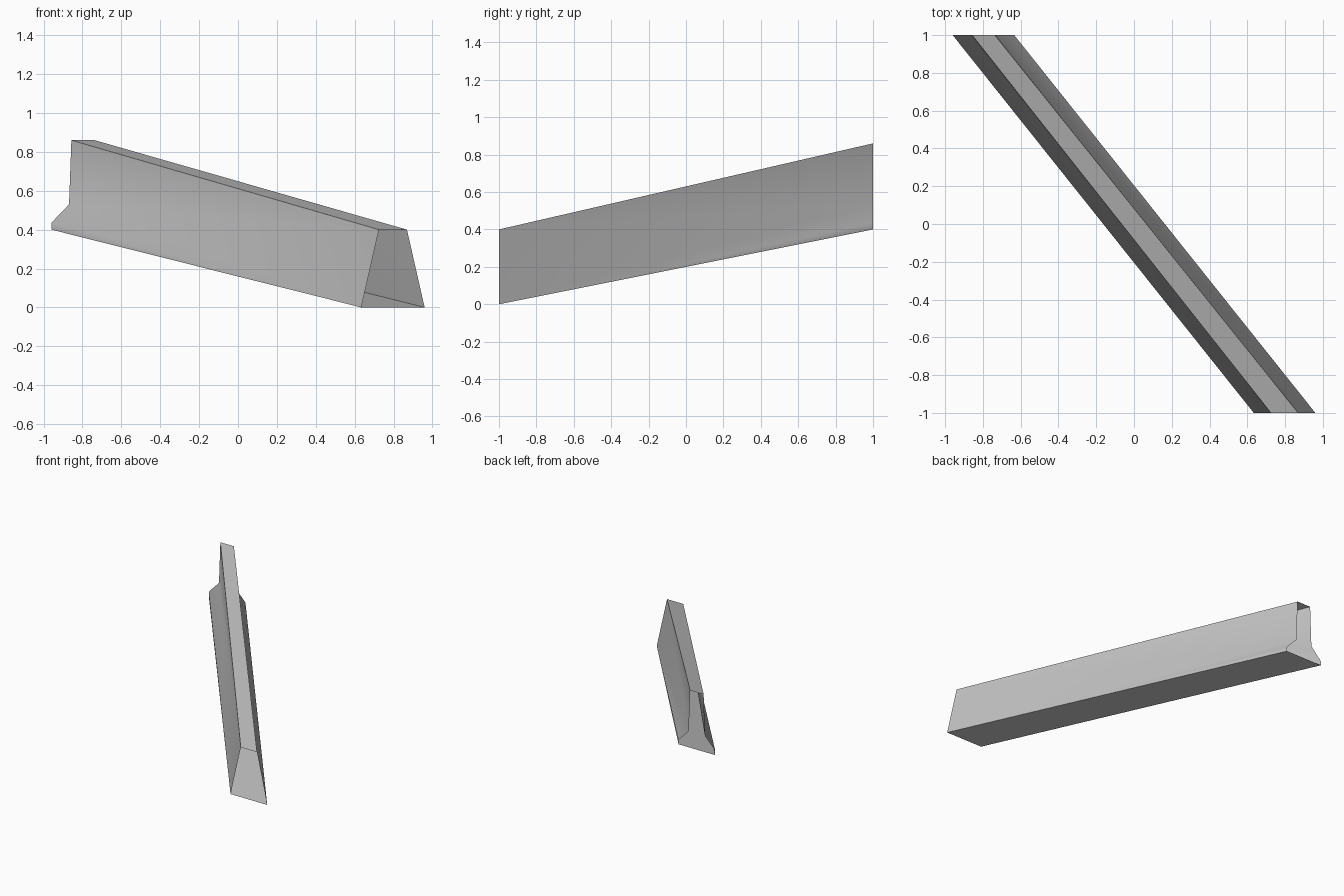
import bpy
import bmesh
import math

cube = bpy.data.objects.get("Cube")
if cube:
    bpy.data.objects.remove(cube, do_unlink=True)

# One plain grey for the whole beam
grey = bpy.data.materials.new("plain_grey")
grey.use_nodes = True
colour = (0.5, 0.5, 0.5, 1)
grey.diffuse_color = colour
grey.node_tree.nodes["Principled BSDF"].inputs["Base Color"].default_value = colour

# Half profiles as (half width, height), from base to top
FRONT = [(0.163, 0.0), (0.072, 0.40)]
BACK = [(0.163, 0.40), (0.163, 0.435), (0.072, 0.53), (0.06, 0.86)]
END_X = 0.797

bm = bmesh.new()


def half_ring(profile, centre, y, side):
    return [bm.verts.new((centre + side * w, y, z)) for w, z in profile]


# Each side blends the plain tapered end into the flanged end
halves = {}
for side in (1, -1):
    low, high = half_ring(FRONT, END_X, -1, side)
    base, flange, web, top = half_ring(BACK, -END_X, 1, side)
    for face in ((low, base, flange), (low, flange, web),
                 (low, web, high), (high, web, top)):
        bm.faces.new(face if side > 0 else face[::-1])
    halves[side] = (low, high, base, top)

# Top and underside close the tube; both ends stay open
low_r, high_r, base_r, top_r = halves[1]
low_l, high_l, base_l, top_l = halves[-1]
bm.faces.new((high_l, high_r, top_r, top_l))
bm.faces.new((low_r, low_l, base_l, base_r))

mesh = bpy.data.meshes.new("beam")
bm.to_mesh(mesh)
bm.free()
mesh.materials.append(grey)
beam = bpy.data.objects.new("beam", mesh)
bpy.context.collection.objects.link(beam)

# Soft sides, crisp top and bottom edges
bpy.ops.object.select_all(action='DESELECT')
beam.select_set(True)
bpy.context.view_layer.objects.active = beam
bpy.ops.object.shade_smooth_by_angle(angle=math.radians(50))
